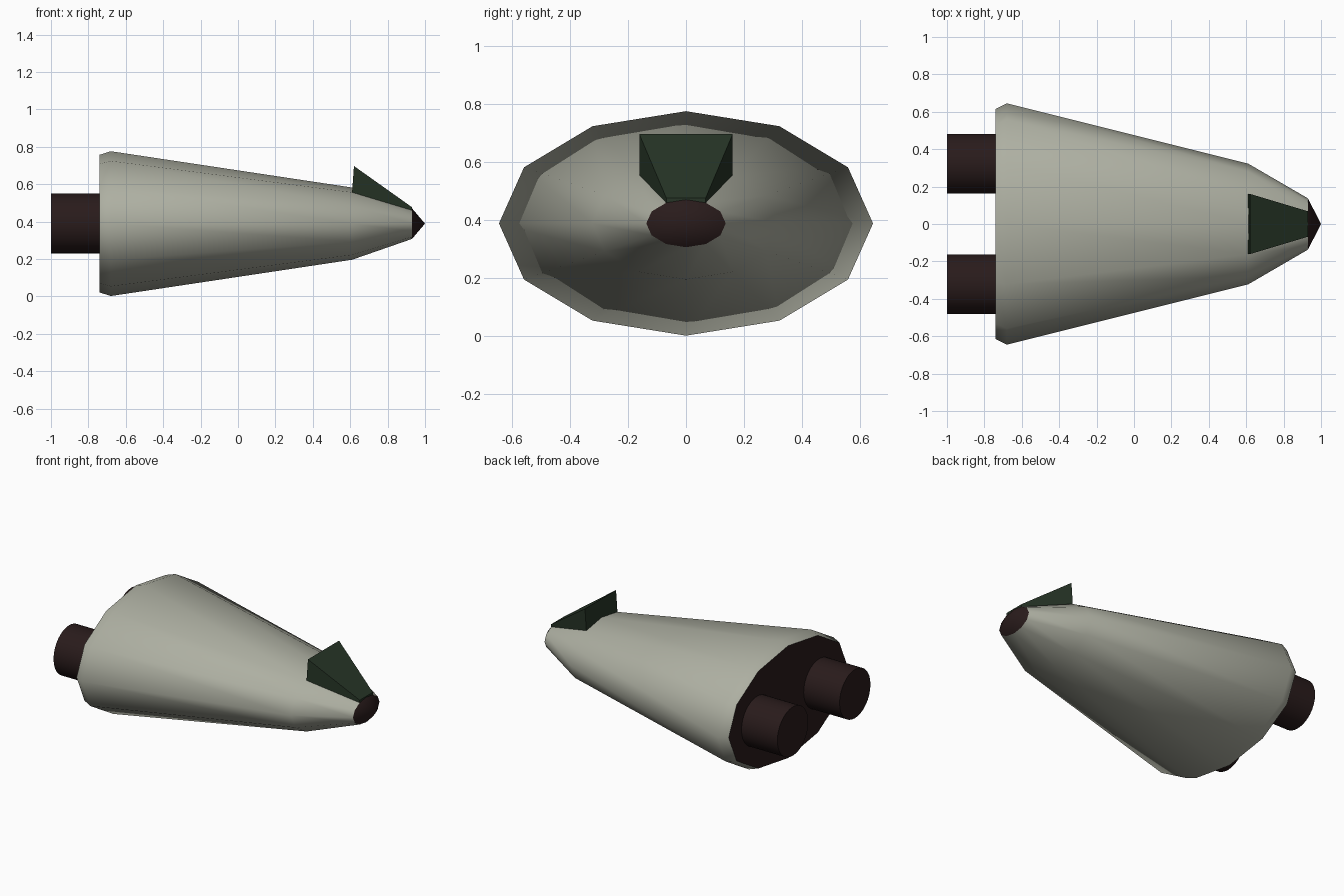
import bpy, bmesh
from math import sin, cos, pi, radians

if "Cube" in bpy.data.objects:
    bpy.data.objects.remove(bpy.data.objects["Cube"])

SIDES = 12
ZC = 0.389


def material(name, rgb):
    m = bpy.data.materials.new(name)
    m.diffuse_color = (*rgb, 1)
    m.use_nodes = True
    m.node_tree.nodes["Principled BSDF"].inputs["Base Color"].default_value = m.diffuse_color
    return m


HULL = material("pale_hull", (0.42, 0.43, 0.36))
DARK = material("dark_brown", (0.022, 0.011, 0.011))
GLASS = material("dark_green", (0.020, 0.036, 0.020))


def finish(bm, name, mat, smooth_angle=None):
    bmesh.ops.recalc_face_normals(bm, faces=bm.faces)
    me = bpy.data.meshes.new(name)
    bm.to_mesh(me)
    bm.free()
    me.materials.append(mat)
    ob = bpy.data.objects.new(name, me)
    bpy.context.collection.objects.link(ob)
    if smooth_angle:
        bpy.ops.object.select_all(action='DESELECT')
        ob.select_set(True)
        bpy.context.view_layer.objects.active = ob
        bpy.ops.object.shade_smooth_by_angle(angle=radians(smooth_angle))
    return ob


def ring(bm, x, ry, rz, y=0.0, n=SIDES):
    return [bm.verts.new((x, y + ry * cos(2 * pi * i / n), ZC + rz * sin(2 * pi * i / n)))
            for i in range(n)]


def bridge(bm, a, b):
    n = len(a)
    for i in range(n):
        bm.faces.new((a[i], a[(i + 1) % n], b[(i + 1) % n], b[i]))


# Hull: tapering elliptical sections (x, half width, half height)
SECTIONS = [(-0.74, 0.615, 0.368), (-0.68, 0.645, 0.387),
            (0.61, 0.323, 0.193), (0.93, 0.137, 0.082)]
bm = bmesh.new()
rings = [ring(bm, *s) for s in SECTIONS]
for a, b in zip(rings, rings[1:]):
    bridge(bm, a, b)
finish(bm, "hull", HULL, 60)

# Rear bulkhead closing the hull
bm = bmesh.new()
bm.faces.new(ring(bm, *SECTIONS[0]))
finish(bm, "rear_bulkhead", DARK)

# Nose cone
bm = bmesh.new()
base = ring(bm, *SECTIONS[-1])
tip = bm.verts.new((1.0, 0, ZC))
for i in range(SIDES):
    bm.faces.new((base[i], base[(i + 1) % SIDES], tip))
finish(bm, "nose_cone", DARK, 60)

# Twin engines
for name, y in (("left_engine", 0.322), ("right_engine", -0.322)):
    bm = bmesh.new()
    rear = ring(bm, -1.0, 0.16, 0.16, y, 32)
    front = ring(bm, -0.74, 0.16, 0.16, y, 32)
    bridge(bm, rear, front)
    bm.faces.new(rear)
    finish(bm, name, DARK, 40)

# Wedge cockpit rising from the hull: side profile (x, half width, z)
PROFILE = [(0.61, 0.161, 0.556), (0.62, 0.161, 0.697),
           (0.93, 0.068, 0.477), (0.93, 0.068, 0.460)]
bm = bmesh.new()
sides = [[bm.verts.new((x, s * w, z)) for x, w, z in PROFILE] for s in (-1, 1)]
bridge(bm, *sides)
for side in sides:
    bm.faces.new(side)
finish(bm, "cockpit", GLASS)
